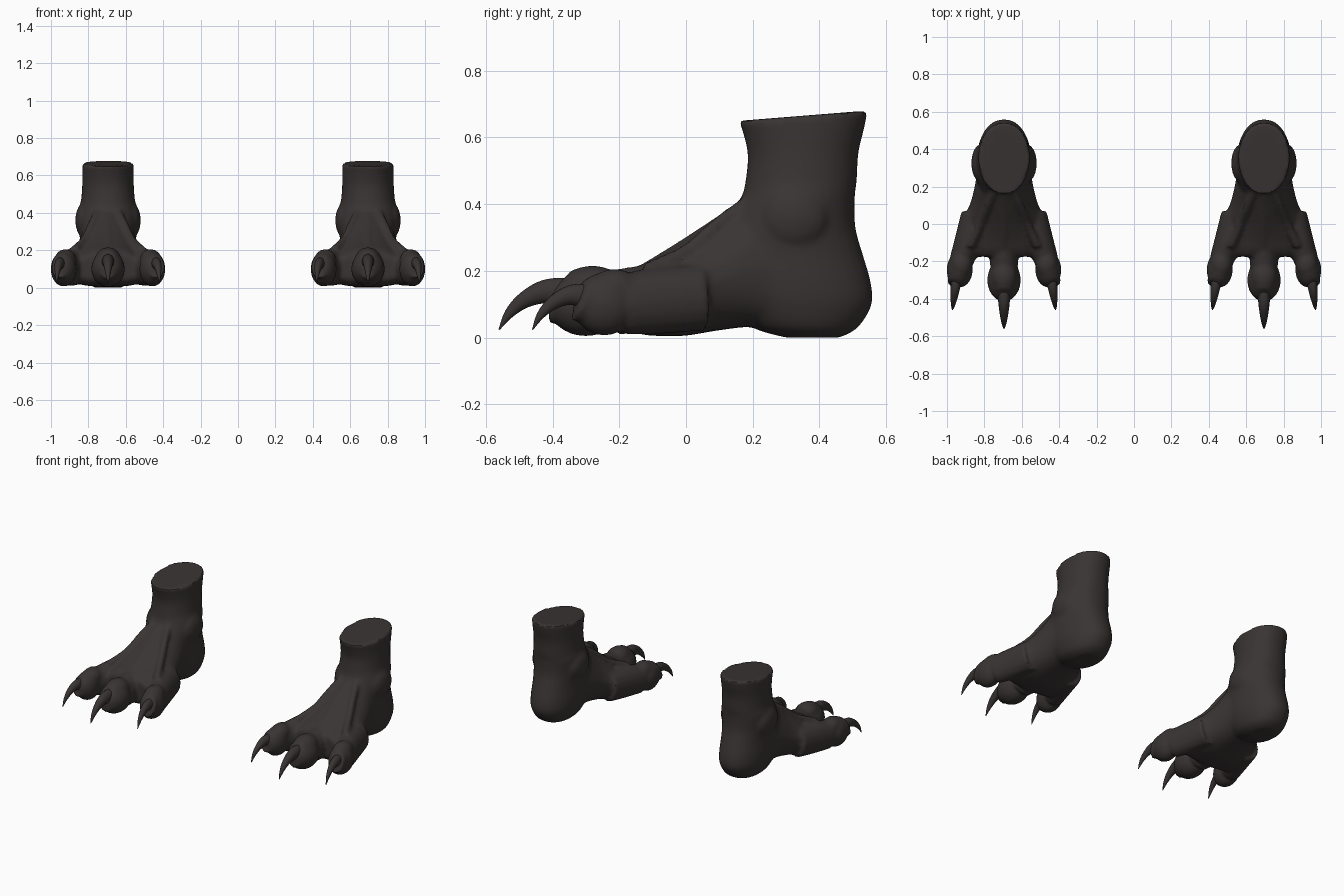
import bpy, bmesh, math
from mathutils import Vector

if "Cube" in bpy.data.objects:
    bpy.data.objects.remove(bpy.data.objects["Cube"])

FOOT_X = 0.695
skin = bpy.data.materials.new("dark_brown_skin")
skin.diffuse_color = (0.042, 0.034, 0.034, 1)
skin.use_nodes = True
skin.node_tree.nodes["Principled BSDF"].inputs["Base Color"].default_value = skin.diffuse_color


def spline(keys, steps=5):
    """Catmull-Rom interpolation of key tuples."""
    out = []
    k = [keys[0]] + list(keys) + [keys[-1]]
    for i in range(1, len(k) - 2):
        for s in range(steps):
            t = s / steps
            out.append([0.5 * (2 * b + (c - a) * t + (2 * a - 5 * b + 4 * c - d) * t * t
                               + (3 * b - a - 3 * c + d) * t ** 3)
                        for a, b, c, d in zip(*k[i - 1:i + 3])])
    return out + [list(keys[-1])]


def power(v, e):
    return math.copysign(abs(v) ** e, v)


def circle(n=32):
    return [(math.cos(2 * math.pi * i / n), math.sin(2 * math.pi * i / n)) for i in range(n)]


def loft(bm, rings):
    """Closed skin over a list of point rings."""
    vs = [[bm.verts.new(p) for p in r] for r in rings]
    n = len(vs[0])
    for a, b in zip(vs, vs[1:]):
        for i in range(n):
            bm.faces.new((a[i], a[(i + 1) % n], b[(i + 1) % n], b[i]))
    bm.faces.new(vs[0][::-1])
    bm.faces.new(vs[-1])


def tube(bm, keys, n=16, steps=5):
    """Sweep along keys of (x, y, z, half width, half height)."""
    ks = spline(keys, steps)
    pts = [Vector(k[:3]) for k in ks]
    rings = []
    for i, k in enumerate(ks):
        d = (pts[min(i + 1, len(pts) - 1)] - pts[max(i - 1, 0)]).normalized()
        side = d.cross(Vector((0, 0, 1))).normalized()
        up = side.cross(d)
        rings.append([pts[i] + side * c * k[3] + up * s * k[4] for c, s in circle(n)])
    loft(bm, rings)


def ball(bm, centre, radii):
    made = bmesh.ops.create_uvsphere(bm, u_segments=24, v_segments=16, radius=1)["verts"]
    for v in made:
        v.co = Vector(c + r * p for c, r, p in zip(centre, radii, v.co))


def ring(bm, centre, rx, rz, thick, lean, yaw):
    """Fold of skin around the root of a claw."""
    n, m = 28, 8
    vs = []
    for c, s in circle(n):
        row = []
        for a, b in circle(m):
            x, z = c * (rx + thick * a), s * (rz + thick * a)
            y = thick * b + z * lean
            row.append(bm.verts.new((centre[0] + x - y * yaw, centre[1] + y + x * yaw, centre[2] + z)))
        vs.append(row)
    for i in range(n):
        for j in range(m):
            p, q = vs[i], vs[(i + 1) % n]
            bm.faces.new((p[j], q[j], q[(j + 1) % m], p[(j + 1) % m]))


def finish(bm, name, remesh):
    """Make the right-hand part, fuse it, and mirror it to the left."""
    bmesh.ops.recalc_face_normals(bm, faces=bm.faces)
    me = bpy.data.meshes.new(name)
    bm.to_mesh(me)
    bm.free()
    me.materials.append(skin)
    ob = bpy.data.objects.new(name, me)
    bpy.context.collection.objects.link(ob)
    for v in me.vertices:
        v.co.x += FOOT_X
    if remesh:
        r = ob.modifiers.new("fuse", 'REMESH')
        r.mode, r.voxel_size = 'VOXEL', 0.011
        s = ob.modifiers.new("soften", 'SMOOTH')
        s.factor, s.iterations = 0.5, 5
    mir = ob.modifiers.new("other_side", 'MIRROR')
    mir.use_mirror_merge = False
    bpy.ops.object.select_all(action='DESELECT')
    ob.select_set(True)
    bpy.context.view_layer.objects.active = ob
    bpy.ops.object.convert(target='MESH')
    bpy.ops.object.shade_smooth_by_angle(angle=math.radians(45))


foot = bmesh.new()

# Leg and heel: z, front y, back y, half width
leg = [(0.0, 0.30, 0.46, 0.07), (0.03, 0.20, 0.515, 0.115), (0.10, 0.12, 0.557, 0.142),
       (0.17, 0.08, 0.553, 0.15), (0.25, 0.08, 0.53, 0.15), (0.33, 0.11, 0.508, 0.155),
       (0.42, 0.165, 0.506, 0.155), (0.47, 0.178, 0.512, 0.144), (0.55, 0.185, 0.517, 0.138),
       (0.62, 0.172, 0.535, 0.137), (0.665, 0.158, 0.545, 0.137)]
rings = []
for z, y0, y1, hw in spline(leg):
    tilt = 0.08 * max(0, (z - 0.5) / 0.165)
    yc, hy = (y0 + y1) / 2, (y1 - y0) / 2
    rings.append([(power(c, 0.9) * hw, yc + s * hy, z + s * hy * tilt) for c, s in circle()])
loft(foot, rings)

# Instep and sole: y, bottom z, top z, half width, narrowing at the top
sole = [(0.42, 0.03, 0.34, 0.10, 0.1), (0.30, 0.02, 0.42, 0.14, 0.1), (0.20, 0.032, 0.425, 0.157, 0.25),
        (0.10, 0.022, 0.365, 0.185, 0.4), (0.0, 0.006, 0.295, 0.236, 0.5),
        (-0.08, 0.005, 0.245, 0.247, 0.4), (-0.14, 0.012, 0.215, 0.225, 0.3),
        (-0.175, 0.04, 0.185, 0.19, 0.2)]
rings = []
for y, z0, z1, hw, nar in spline(sole):
    zc, hz = (z0 + z1) / 2 - 0.02, (z1 - z0) / 2
    rings.append([(power(c, 0.8) * hw * (1 - nar * max(0, s)), y,
                   zc + power(s, 0.8) * (z1 - zc if s > 0 else zc - z0)) for c, s in circle()])
loft(foot, rings)

# Ankle bones
for s in (-1, 1):
    ball(foot, (s * 0.125, 0.325, 0.36), (0.05, 0.10, 0.095))

# Middle toe with raised knuckle
tube(foot, [(0, 0.0, 0.13, 0.09, 0.10), (0, -0.14, 0.115, 0.078, 0.10), (0, -0.22, 0.105, 0.076, 0.098)])
ball(foot, (0, -0.30, 0.10), (0.09, 0.115, 0.096))
ball(foot, (0, -0.28, 0.15), (0.07, 0.09, 0.066))
ring(foot, (0, -0.368, 0.125), 0.044, 0.066, 0.017, 0.45, 0)

# Side toes
for s in (-1, 1):
    tube(foot, [(s * 0.15, 0.05, 0.12, 0.08, 0.10), (s * 0.19, -0.09, 0.11, 0.075, 0.10),
                (s * 0.225, -0.19, 0.10, 0.066, 0.092)])
    ball(foot, (s * 0.237, -0.245, 0.10), (0.070, 0.095, 0.094))
    ball(foot, (s * 0.228, -0.215, 0.15), (0.058, 0.075, 0.056))
    ring(foot, (s * 0.255, -0.308, 0.115), 0.036, 0.054, 0.014, 0.4, s * 0.15)

# Tendons fanning over the instep
for s in (-1, 0, 1):
    tube(foot, [(s * 0.05, 0.19, 0.41, 0.022, 0.02), (s * 0.085, 0.10, 0.345, 0.022, 0.02),
                (s * 0.125, 0.0, 0.278 - 0.02 * abs(s), 0.022, 0.022),
                (s * 0.18, -0.12, 0.205, 0.024, 0.02)], 10)

# Crease folds at the front of the ankle
for z, y in ((0.445, 0.183), (0.49, 0.192)):
    tube(foot, [(-0.10, y + 0.07, z + 0.01, 0.014, 0.012), (-0.05, y + 0.02, z, 0.014, 0.012),
                (0, y + 0.006, z - 0.005, 0.014, 0.012), (0.05, y + 0.02, z, 0.014, 0.012),
                (0.10, y + 0.07, z + 0.01, 0.014, 0.012)], 8)
finish(foot, "foot", True)

# Hooked claws: distance forward, z, half width, half height
claw = [(-0.05, 0.115, 0.032, 0.046), (0.0, 0.13, 0.034, 0.046), (0.06, 0.133, 0.030, 0.036),
        (0.12, 0.108, 0.022, 0.025), (0.165, 0.068, 0.013, 0.015), (0.195, 0.02, 0.002, 0.002)]
for name, x, y, yaw, size in (("middle_claw", 0, -0.365, 0, 1.0),
                              ("outer_claw", 0.255, -0.30, 0.13, 0.82),
                              ("inner_claw", -0.255, -0.30, -0.13, 0.82)):
    bm = bmesh.new()
    tube(bm, [(x + yaw * d * size, y - d * size, 0.02 + (z - 0.02) * (0.5 + 0.5 * size) + 0.004,
               w * size, h * size) for d, z, w, h in claw], 14)
    finish(bm, name, False)
